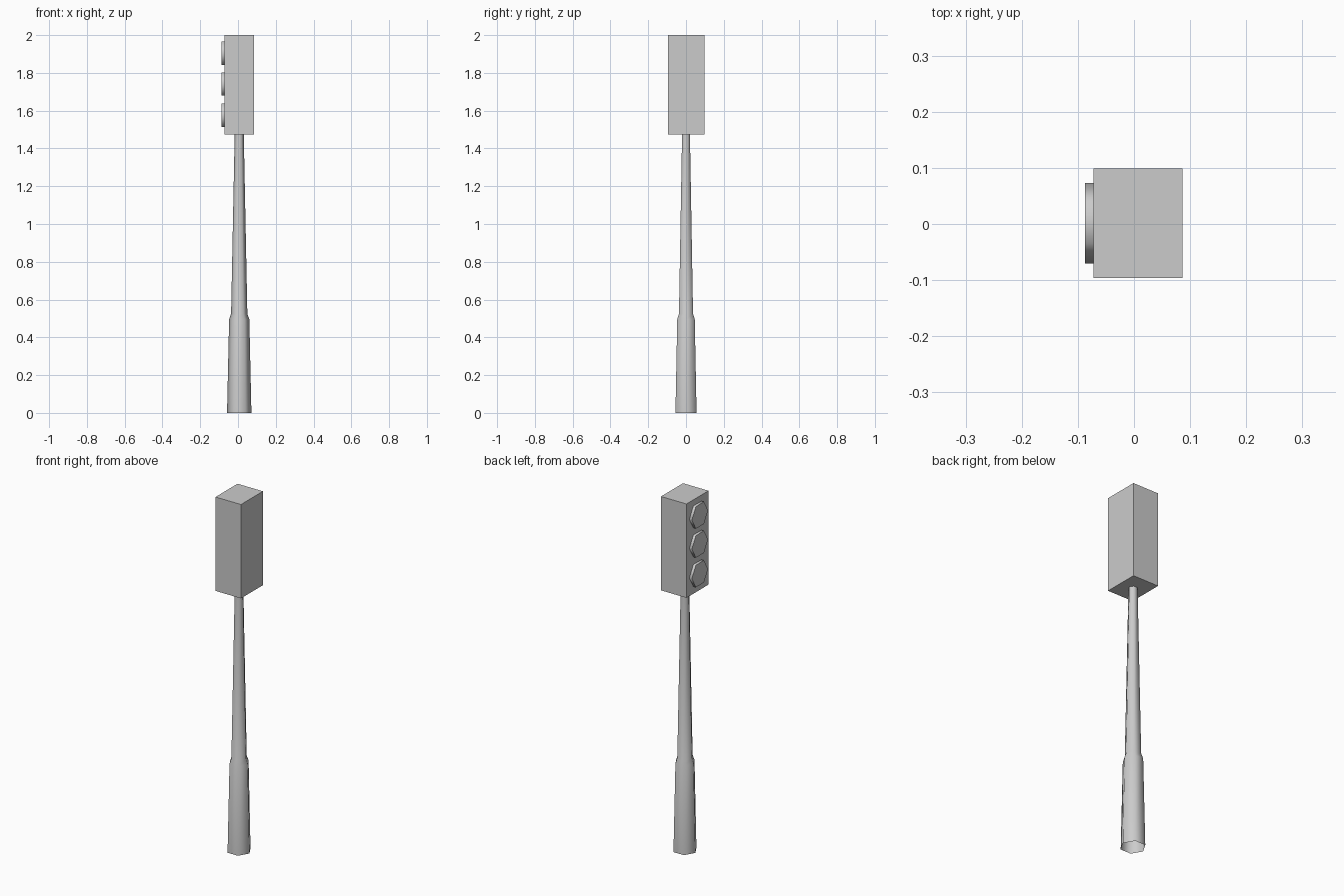
import bpy, bmesh, math
from mathutils import Matrix

if "Cube" in bpy.data.objects:
    bpy.data.objects.remove(bpy.data.objects["Cube"])


def finish(name, bm, smooth=False):
    bmesh.ops.recalc_face_normals(bm, faces=bm.faces)
    mesh = bpy.data.meshes.new(name)
    bm.to_mesh(mesh)
    bm.free()
    obj = bpy.data.objects.new(name, mesh)
    bpy.context.collection.objects.link(obj)
    if smooth:
        bpy.ops.object.select_all(action='DESELECT')
        obj.select_set(True)
        bpy.context.view_layer.objects.active = obj
        bpy.ops.object.shade_smooth_by_angle(angle=math.radians(65))
    return obj


# Tapered hexagonal pole, open at both ends: (radius, height) profile
profile = [(0.0645, 0), (0.0535, 0.495), (0.043, 0.525), (0.024, 1.475)]
bm = bmesh.new()
rings = [[bm.verts.new((0.0065 + r * math.cos(i * math.pi / 3),
                        r * math.sin(i * math.pi / 3), z)) for i in range(6)]
         for r, z in profile]
for low, high in zip(rings, rings[1:]):
    for i in range(6):
        j = (i + 1) % 6
        bm.faces.new((low[i], low[j], high[j], high[i]))
finish("pole", bm, smooth=True)

# Signal housing
bm = bmesh.new()
bmesh.ops.create_cube(bm, size=1, matrix=Matrix.Translation((0.007, 0.001, 1.7365))
                      @ Matrix.Diagonal((0.158, 0.195, 0.527, 1)))
finish("signal_housing", bm)

# Three hexagonal lamps on the -x face, corners pointing along y
for name, z in (("top_lamp", 1.904), ("middle_lamp", 1.741), ("bottom_lamp", 1.575)):
    bm = bmesh.new()
    bmesh.ops.create_cone(bm, cap_ends=True, segments=6, radius1=0.0715, radius2=0.0715,
                          depth=0.016, matrix=Matrix.Translation((-0.0795, 0.0015, z))
                          @ Matrix.Rotation(math.pi / 2, 4, 'Y')
                          @ Matrix.Rotation(math.pi / 2, 4, 'Z'))
    # keep a corner on the y axis whichever way the primitive starts
    yspan = max(v.co.y for v in bm.verts) - min(v.co.y for v in bm.verts)
    if yspan < 0.135:
        bmesh.ops.rotate(bm, verts=bm.verts, cent=(-0.0795, 0.0015, z),
                         matrix=Matrix.Rotation(math.pi / 6, 3, 'X'))
    finish(name, bm, smooth=True)
